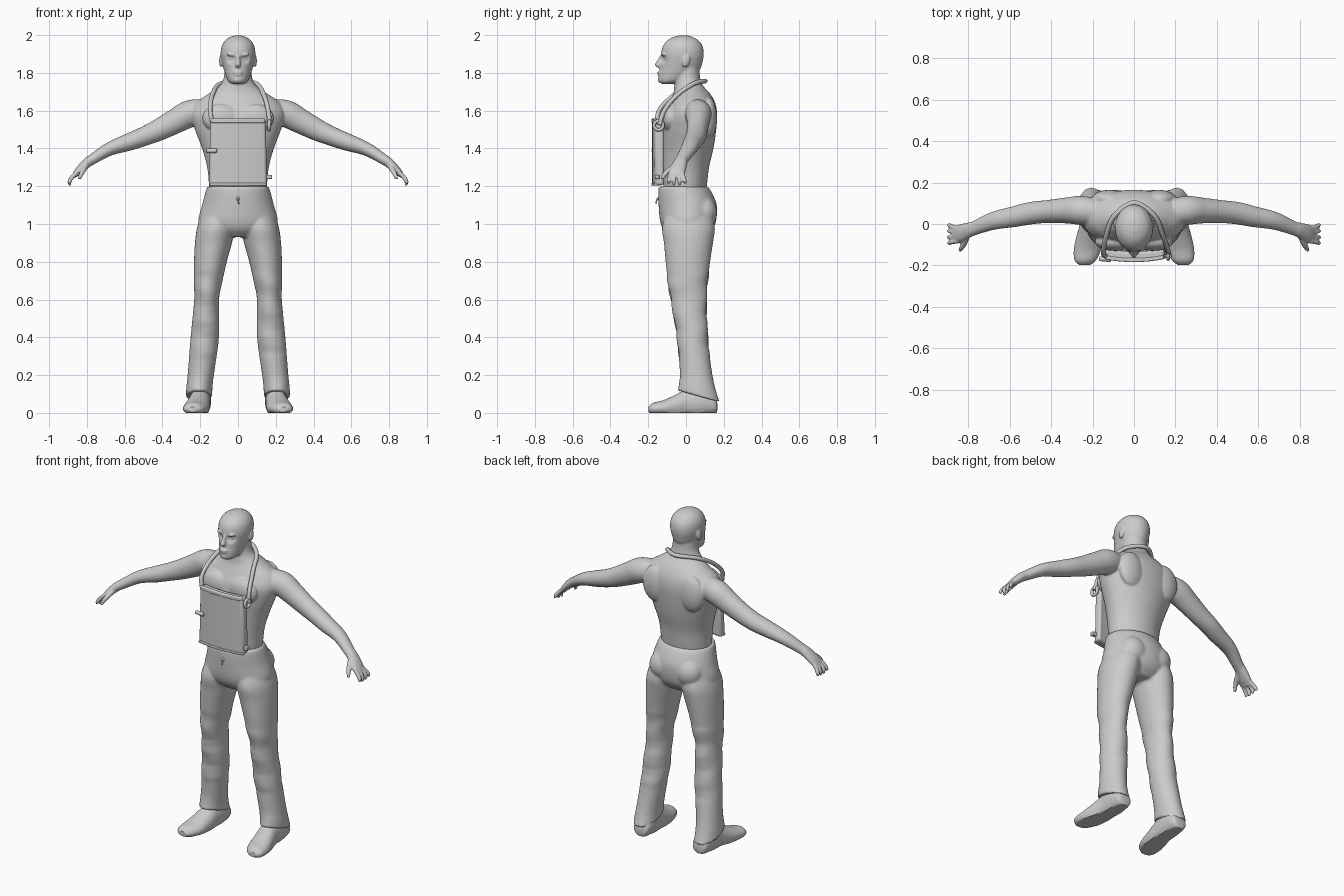
import bpy, bmesh, math
from mathutils import Vector, Matrix

if "Cube" in bpy.data.objects:
    bpy.data.objects.remove(bpy.data.objects["Cube"])

X, Y, Z = Vector((1, 0, 0)), Vector((0, 1, 0)), Vector((0, 0, 1))
grey = bpy.data.materials.new("plain_grey")
grey.diffuse_color = (0.6, 0.6, 0.6, 1)
grey.use_nodes = True
grey.node_tree.nodes["Principled BSDF"].inputs["Base Color"].default_value = grey.diffuse_color


def spline(rows, n):
    """Catmull-Rom through rows of numbers."""
    out = []
    for i in range(len(rows) - 1):
        p0, p1, p2, p3 = rows[max(i - 1, 0)], rows[i], rows[i + 1], rows[min(i + 2, len(rows) - 1)]
        for k in range(n):
            t = k / n
            out.append([0.5 * (2 * b + (c - a) * t + (2 * a - 5 * b + 4 * c - d) * t * t
                               + (3 * b - a - 3 * c + d) * t ** 3)
                        for a, b, c, d in zip(p0, p1, p2, p3)])
    out.append(list(rows[-1]))
    return out


def loft(bm, rows, frame=None, side=1, n=5, seg=32):
    """Closed tube of elliptical rings; rows are (x, y, z, radius_u, radius_v)."""
    pts = spline(rows, n)
    rings, made = [], []
    for i, p in enumerate(pts):
        c = Vector(p[:3])
        if frame:
            u, v = frame
        else:
            t = (Vector(pts[min(i + 1, len(pts) - 1)][:3]) - Vector(pts[max(i - 1, 0)][:3])).normalized()
            u = t.cross(Y).normalized()
            v = t.cross(u)
        ring = []
        for k in range(seg):
            a = 2 * math.pi * k / seg
            q = c + u * max(p[3], .003) * math.cos(a) + v * max(p[4], .003) * math.sin(a)
            q.x *= side
            ring.append(bm.verts.new(q))
        rings.append(ring)
        made += ring
    for r, s in zip(rings, rings[1:]):
        for k in range(seg):
            j = (k + 1) % seg
            bm.faces.new((r[k], r[j], s[j], s[k]))
    bm.faces.new(rings[0][::-1])
    bm.faces.new(rings[-1])
    return made


def upright(bm, rows, n=5, seg=48):
    """Loft from (z, half width, front y, back y)."""
    return loft(bm, [(0, (f + b) / 2, z, w, (b - f) / 2) for z, w, f, b in rows], (X, Y), 1, n, seg)


def ball(bm, loc, size, rot=0, axis='X'):
    m = Matrix.Translation(loc) @ Matrix.Rotation(rot, 4, axis) @ Matrix.Diagonal((*size, 1))
    bmesh.ops.create_uvsphere(bm, u_segments=20, v_segments=12, radius=1, matrix=m)


def finish(bm, name, voxel=None, smooth=3):
    bmesh.ops.recalc_face_normals(bm, faces=bm.faces)
    for f in bm.faces:
        f.smooth = True
    me = bpy.data.meshes.new(name)
    bm.to_mesh(me)
    bm.free()
    me.materials.append(grey)
    ob = bpy.data.objects.new(name, me)
    bpy.context.collection.objects.link(ob)
    if voxel:
        r = ob.modifiers.new("merge", 'REMESH')
        r.mode, r.voxel_size, r.use_smooth_shade = 'VOXEL', voxel, True
        s = ob.modifiers.new("soften", 'SMOOTH')
        s.factor, s.iterations = 0.5, smooth
    return ob


# Bare upper body: torso and neck
bm = bmesh.new()
upright(bm, [(1.14, .145, -.11, .10), (1.20, .153, -.12, .11), (1.30, .163, -.125, .122),
             (1.40, .19, -.125, .145), (1.50, .228, -.125, .16), (1.58, .25, -.115, .165),
             (1.64, .225, -.09, .155), (1.69, .155, -.068, .128), (1.73, .10, -.062, .092),
             (1.77, .076, -.062, .075), (1.84, .07, -.055, .072)])
# Chest muscles and shoulder blades
for s in (-1, 1):
    ball(bm, (s * .09, -.085, 1.56), (.10, .045, .075))
    ball(bm, (s * .12, .12, 1.56), (.085, .045, .11))

# Arms and hands
arm = [(.14, .05, 1.60, .06, .06), (.25, .065, 1.585, .072, .07), (.33, .065, 1.545, .066, .062),
       (.42, .06, 1.498, .058, .055), (.50, .052, 1.463, .051, .054), (.58, .035, 1.433, .046, .05),
       (.68, .015, 1.397, .036, .043), (.77, -.02, 1.343, .028, .034), (.80, -.03, 1.323, .026, .037),
       (.84, -.045, 1.285, .021, .043), (.868, -.052, 1.255, .013, .038)]
fingers = [(-.083, -.092, 1.215), (-.062, -.064, 1.203), (-.04, -.034, 1.205), (-.021, -.005, 1.217)]
for s in (-1, 1):
    loft(bm, arm, side=s)
    for y0, y1, tip in fingers:
        loft(bm, [(.85, y0, 1.275, .012, .011), (.878, (y0 + y1) / 2, 1.248, .012, .011),
                  (.892, y1, 1.225, .011, .010), (.888, y1, tip, .007, .007)], side=s, seg=12)
    loft(bm, [(.80, -.045, 1.315, .015, .016), (.818, -.09, 1.285, .014, .014),
              (.832, -.115, 1.26, .012, .012), (.84, -.127, 1.238, .008, .008)], side=s, seg=12)

# Head with pressed-in eye sockets
head = upright(bm, [(1.742, .03, -.13, -.07), (1.757, .052, -.144, -.01), (1.79, .066, -.145, .045),
                    (1.82, .076, -.139, .075), (1.86, .086, -.134, .088), (1.90, .092, -.132, .094),
                    (1.94, .087, -.123, .088), (1.97, .070, -.10, .068), (1.988, .046, -.072, .04),
                    (1.998, .018, -.036, .008)], seg=64)
for v in head:
    for s in (-1, 1):
        d = (v.co - Vector((s * .034, -.12, 1.876))).length
        if d < .03:
            v.co.y += .016 * (1 - (d / .03) ** 2)
# Nose, lips, chin, brows, eyes and ears
loft(bm, [(0, -.125, 1.892, .010, .012), (0, -.137, 1.868, .011, .014),
          (0, -.146, 1.842, .015, .020), (0, -.138, 1.828, .008, .012)], (X, Y), seg=16)
ball(bm, (0, -.139, 1.803), (.026, .013, .007))
ball(bm, (0, -.138, 1.790), (.023, .013, .007))
ball(bm, (0, -.135, 1.763), (.024, .014, .016))
for s in (-1, 1):
    ball(bm, (s * .034, -.118, 1.896), (.026, .013, .008), s * -.15, 'Y')
    ball(bm, (s * .034, -.103, 1.876), (.014, .013, .009))
    ball(bm, (s * .09, .0, 1.863), (.010, .021, .034), -.2)
finish(bm, "bare_upper_body", .0055, 3)

# Trousers: hips, buttocks and flared legs with sloping hems
bm = bmesh.new()
upright(bm, [(1.198, .162, -.143, .113), (1.17, .172, -.147, .135), (1.10, .19, -.145, .163),
             (1.02, .21, -.138, .16), (.97, .19, -.12, .14), (.93, .12, -.08, .10)])
leg = [(.10, .015, 1.06, .09, .12), (.117, .013, .98, .10, .14), (.13, .013, .90, .098, .13),
       (.146, .01, .80, .087, .118), (.16, .01, .68, .074, .104), (.166, .014, .60, .066, .095),
       (.176, .034, .40, .075, .082), (.195, .052, .22, .070, .085), (.204, .06, .14, .069, .097),
       (.206, .068, .09, .070, .112)]
for s in (-1, 1):
    ball(bm, (s * .085, .095, 1.06), (.085, .07, .085))
    for v in loft(bm, leg, (X, Y), s):
        k = min(max((.2 - v.co.z) / .1, 0), 1)
        v.co.z -= .28 * k * (v.co.y - .06)
        # soft folds around the knee and shin
        v.co.y += .004 * math.sin(v.co.z * 40 + v.co.x * 12) * (.3 < v.co.z < .75)
finish(bm, "trousers", .008, 3)

# Fly tab
bm = bmesh.new()
ball(bm, (0, -.147, 1.135), (.008, .009, .008))
loft(bm, [(0, -.149, 1.135, .005, .005), (.002, -.157, 1.12, .004, .004),
          (.004, -.16, 1.105, .003, .003)], (X, Y), seg=10)
finish(bm, "fly_tab")

# Shoes with flat soles
shoe = [(.20, .166, .03, .015, .02), (.20, .155, .04, .045, .045), (.20, .10, .06, .08, .057),
        (.203, .01, .05, .08, .057), (.212, -.05, .035, .064, .063), (.224, -.12, .025, .042, .066),
        (.235, -.175, .022, .031, .052), (.238, -.198, .018, .014, .025)]
for s, side in ((-1, "right"), (1, "left")):
    bm = bmesh.new()
    for v in loft(bm, shoe, (Z, X), s):
        if v.co.z < .025:  # square the sole edge
            v.co.z = max(0, v.co.z)
    ob = finish(bm, side + "_shoe")
    bpy.context.view_layer.objects.active = ob
    ob.select_set(True)
    bpy.ops.object.shade_smooth_by_angle(angle=math.radians(40))
    ob.select_set(False)


def panel(name, x0, x1, y0, y1, z0, z1, taper=0, bend=0, bevel=.008, cuts=12):
    """Rounded box, curved back around the chest."""
    bm = bmesh.new()
    bmesh.ops.create_cube(bm, size=1)
    edges = [e for e in bm.edges if abs(e.verts[0].co.x - e.verts[1].co.x) > .5]
    bmesh.ops.subdivide_edges(bm, edges=edges, cuts=cuts, use_grid_fill=True)
    for v in bm.verts:
        a, b, c = v.co + Vector((.5, .5, .5))
        x = (x0 + (x1 - x0) * a) * (1 - taper * c)
        v.co = (x, y0 + (y1 - y0) * b + bend * x * x, z0 + (z1 - z0) * c)
    ob = finish(bm, name)
    m = ob.modifiers.new("round", 'BEVEL')
    m.width, m.segments, m.limit_method = bevel, 3, 'ANGLE'
    bpy.context.view_layer.objects.active = ob
    ob.select_set(True)
    bpy.ops.object.shade_smooth_by_angle(angle=math.radians(40))
    ob.select_set(False)


# Chest pouch with flap lip, bottom seam and buckles
panel("chest_pouch", -.155, .155, -.179, -.132, 1.205, 1.553, .06, .7, .014)
panel("pouch_lip", -.144, .144, -.184, -.165, 1.535, 1.558, 0, .7, .006)
panel("pouch_seam", -.152, .152, -.183, -.165, 1.204, 1.218, 0, .7, .004)
panel("side_clip", .15, .18, -.165, -.14, 1.238, 1.26, 0, 0, .004, 1)
bm = bmesh.new()
loft(bm, [(-.168, -.168, 1.388, .006, .006), (-.163, -.168, 1.388, .011, .011),
          (-.118, -.172, 1.388, .011, .011), (-.112, -.172, 1.388, .006, .006)], (Y, Z), seg=16)
finish(bm, "side_toggle")


def tube(name, pts, radius, closed=False):
    cu = bpy.data.curves.new(name, 'CURVE')
    cu.dimensions, cu.bevel_depth, cu.bevel_resolution, cu.use_fill_caps = '3D', radius, 4, True
    sp = cu.splines.new('POLY')
    rows = pts if closed else spline(pts, 8)
    sp.points.add(len(rows) - 1)
    for p, r in zip(sp.points, rows):
        p.co = (*r, 1)
    sp.use_cyclic_u = closed
    sp.use_smooth = True
    cu.materials.append(grey)
    ob = bpy.data.objects.new(name, cu)
    bpy.context.collection.objects.link(ob)
    bpy.context.view_layer.objects.active = ob
    ob.select_set(True)
    bpy.ops.object.convert(target='MESH')
    bpy.context.object.select_set(False)


# Neck strap and its ring
tube("neck_strap", [(-.138, -.155, 1.545), (-.148, -.137, 1.61), (-.135, -.06, 1.685), (-.098, .035, 1.74),
                    (0, .102, 1.757), (.098, .04, 1.742), (.138, -.05, 1.68), (.16, -.115, 1.60),
                    (.168, -.14, 1.525)], .012)
tube("strap_ring", [(.165, -.145 + .024 * math.cos(a * math.pi / 10), 1.522 + .024 * math.sin(a * math.pi / 10))
                    for a in range(20)], .009, True)
